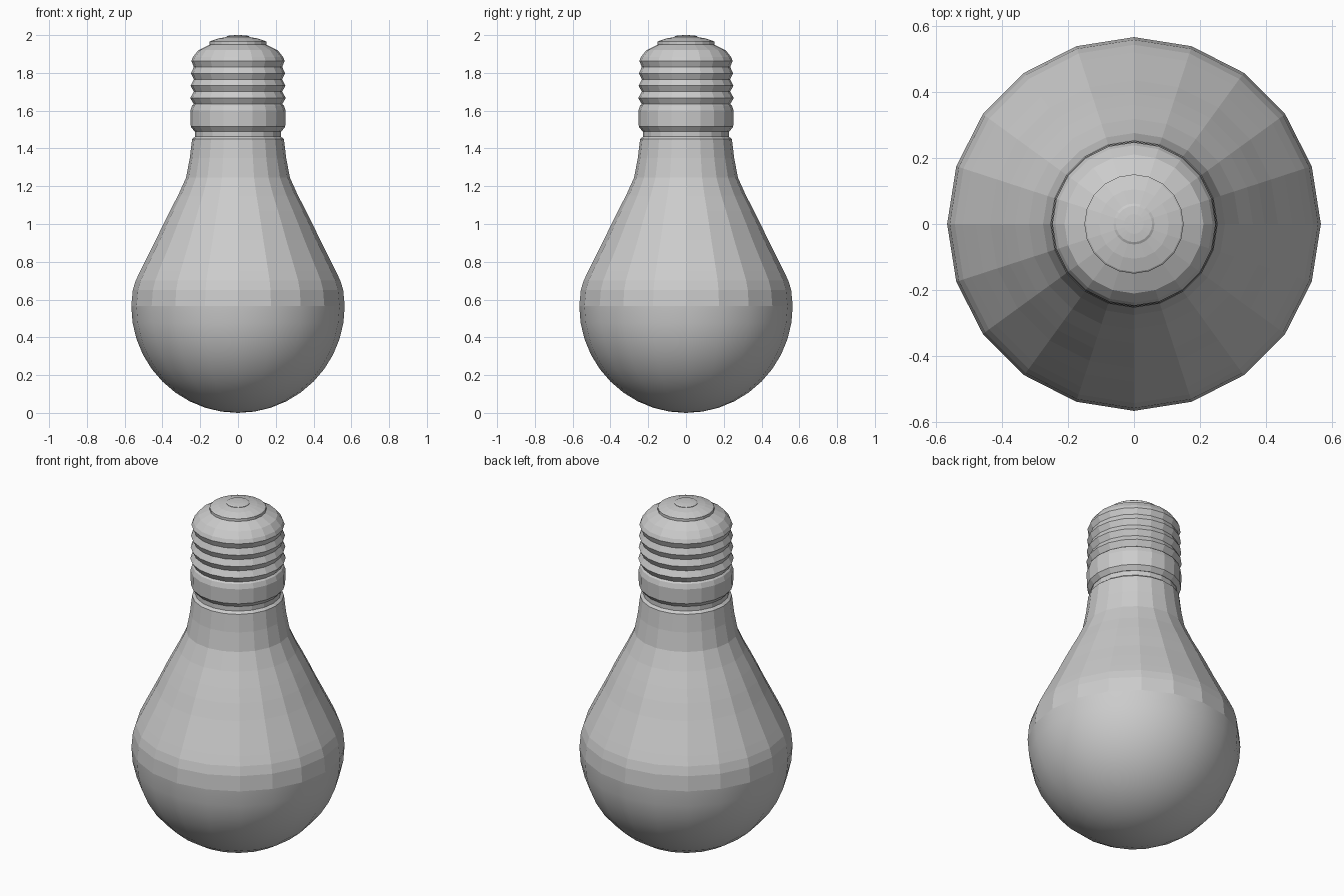
import bpy, bmesh
from math import sin, cos, pi

if "Cube" in bpy.data.objects:
    bpy.data.objects.remove(bpy.data.objects["Cube"])

SIDES = 20


def lathe(name, profile, smooth_below=None):
    """Revolve (radius, z) points, listed bottom to top; radius 0 makes a pole."""
    bm = bmesh.new()
    rings = []
    for r, z in profile:
        n = 1 if r == 0 else SIDES
        rings.append([bm.verts.new((r * cos(2 * pi * i / SIDES),
                                    r * sin(2 * pi * i / SIDES), z)) for i in range(n)])
    for (lo, hi), (_, z_hi) in zip(zip(rings, rings[1:]), profile[1:]):
        for i in range(SIDES):
            j = (i + 1) % SIDES
            if len(lo) == 1:
                face = bm.faces.new((lo[0], hi[j], hi[i]))
            elif len(hi) == 1:
                face = bm.faces.new((lo[i], lo[j], hi[0]))
            else:
                face = bm.faces.new((lo[i], lo[j], hi[j], hi[i]))
            face.smooth = smooth_below is not None and z_hi <= smooth_below + 1e-5
    mesh = bpy.data.meshes.new(name)
    bm.to_mesh(mesh)
    bm.free()
    obj = bpy.data.objects.new(name, mesh)
    bpy.context.collection.objects.link(obj)
    return obj


# Glass: smooth rounded bottom half
R = 0.565
dome = [(R * sin(a), R - R * cos(a)) for a in (pi / 2 * k / 10 for k in range(1, 11))]
lathe("glass_dome", [(0, 0)] + dome, smooth_below=R)

# Glass: faceted shoulder and neck, with a recessed lip under the base
lathe("glass_neck", [
    (R, R), (0.557, 0.65), (0.542, 0.70), (0.518, 0.75), (0.478, 0.83),
    (0.435, 0.915), (0.395, 1.0), (0.36, 1.07), (0.318, 1.15), (0.275, 1.245),
    (0.255, 1.35), (0.243, 1.45), (0.228, 1.462), (0.228, 1.50), (0, 1.50)])

# Metal screw base: collar, four ridges, rounded shoulder
base = [(0, 1.49), (0.23, 1.49), (0.25, 1.515), (0.252, 1.60), (0.243, 1.627)]
for k in range(4):
    z = 1.635 + 0.0655 * k
    base += [(0.234, z), (0.253 - 0.002 * k, z + 0.032)]
base += [(0.238, 1.885), (0.21, 1.92), (0.15, 1.95), (0, 1.95)]
lathe("screw_base", base)

# Insulator disc and end contact
lathe("insulator", [(0, 1.94), (0.15, 1.945), (0.15, 1.965), (0.145, 1.969),
                    (0.105, 1.982), (0.06, 1.99), (0, 1.99)])
lathe("end_contact", [(0, 1.98), (0.062, 1.982), (0.062, 1.992), (0.055, 1.996),
                      (0.03, 1.999), (0, 2.0)])
